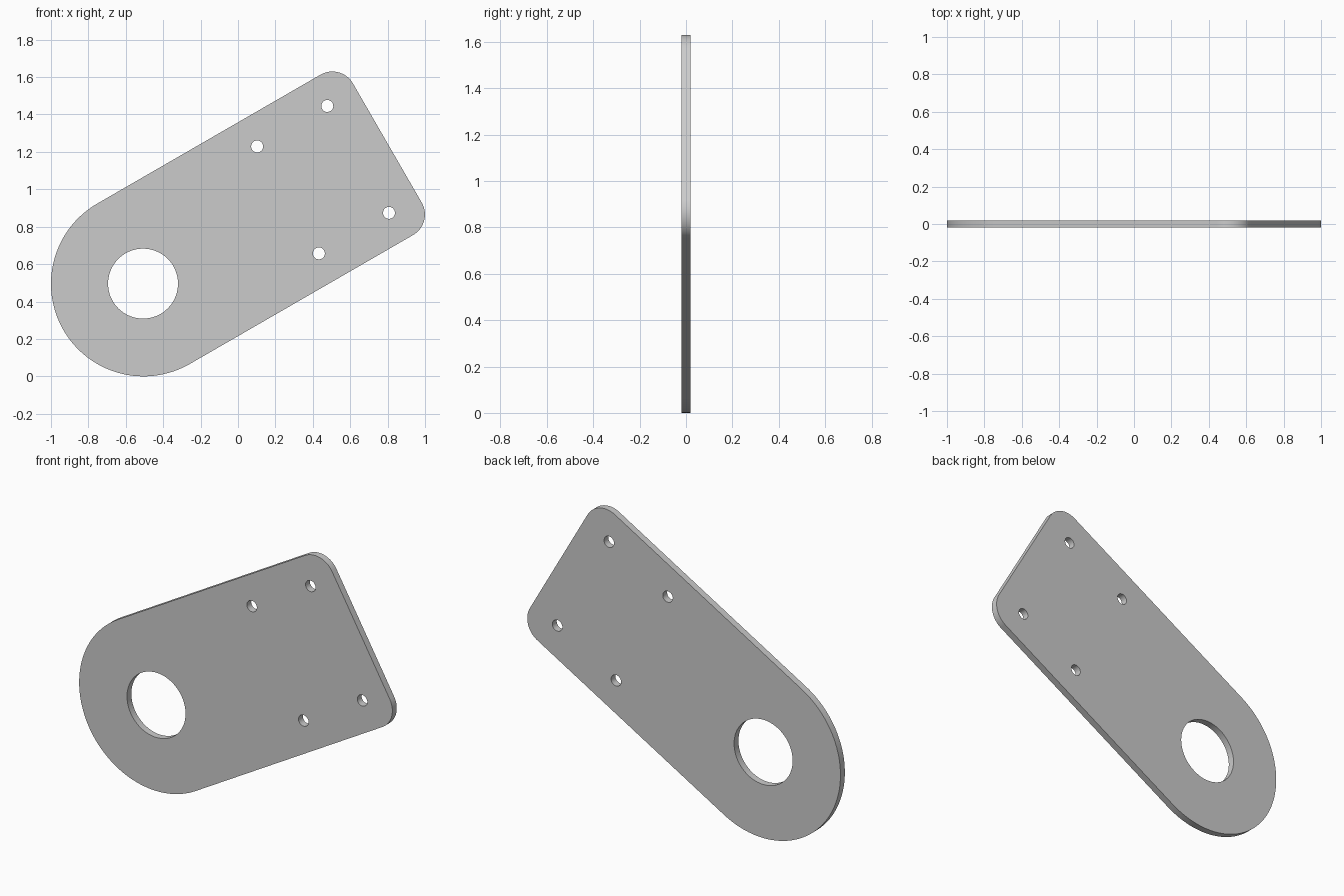
import bpy, bmesh
from math import sin, cos, radians, pi

if "Cube" in bpy.data.objects:
    bpy.data.objects.remove(bpy.data.objects["Cube"])

R, CORNER, LENGTH, THICK = 0.495, 0.127, 1.378, 0.04
TILT = radians(30)
CX, CZ = -1 + R, R  # centre of the rounded end


def arc(u, v, r, a0, a1, n):
    return [(u + r * cos(a0 + (a1 - a0) * i / n),
             v + r * sin(a0 + (a1 - a0) * i / n)) for i in range(n + 1)]


def circle(u, v, r, n):
    return arc(u, v, r, 0, 2 * pi, n)[:-1]


# Outline: large round end and two small rounded corners, then the holes
off = R - CORNER
loops = [arc(0, 0, R, pi / 2, 3 * pi / 2, 64)
         + arc(LENGTH, -off, CORNER, -pi / 2, 0, 20)
         + arc(LENGTH, off, CORNER, 0, pi / 2, 20),
         circle(-0.002, 0.002, 0.187, 72)]
for u in (0.893, 1.326):
    for v in (-0.328, 0.332):
        loops.append(circle(u, v, 0.032, 32))

# Filled flat curve extruded to the plate thickness
curve = bpy.data.curves.new("mounting_plate", 'CURVE')
curve.dimensions = '2D'
curve.fill_mode = 'BOTH'
curve.extrude = THICK / 2
for pts in loops:
    s = curve.splines.new('POLY')
    s.points.add(len(pts) - 1)
    for p, (u, v) in zip(s.points, pts):
        p.co = (CX + u * cos(TILT) - v * sin(TILT),
                CZ + u * sin(TILT) + v * cos(TILT), 0, 1)
    s.use_cyclic_u = True

plate = bpy.data.objects.new("mounting_plate", curve)
bpy.context.collection.objects.link(plate)
plate.rotation_euler = (pi / 2, 0, 0)
bpy.context.view_layer.objects.active = plate
plate.select_set(True)
bpy.ops.object.convert(target='MESH')
plate = bpy.context.object

# Weld caps to rims, smooth the round walls
bm = bmesh.new()
bm.from_mesh(plate.data)
bmesh.ops.remove_doubles(bm, verts=bm.verts, dist=1e-5)
bmesh.ops.recalc_face_normals(bm, faces=bm.faces)
bm.to_mesh(plate.data)
bm.free()
bpy.ops.object.shade_smooth_by_angle(angle=radians(30))
